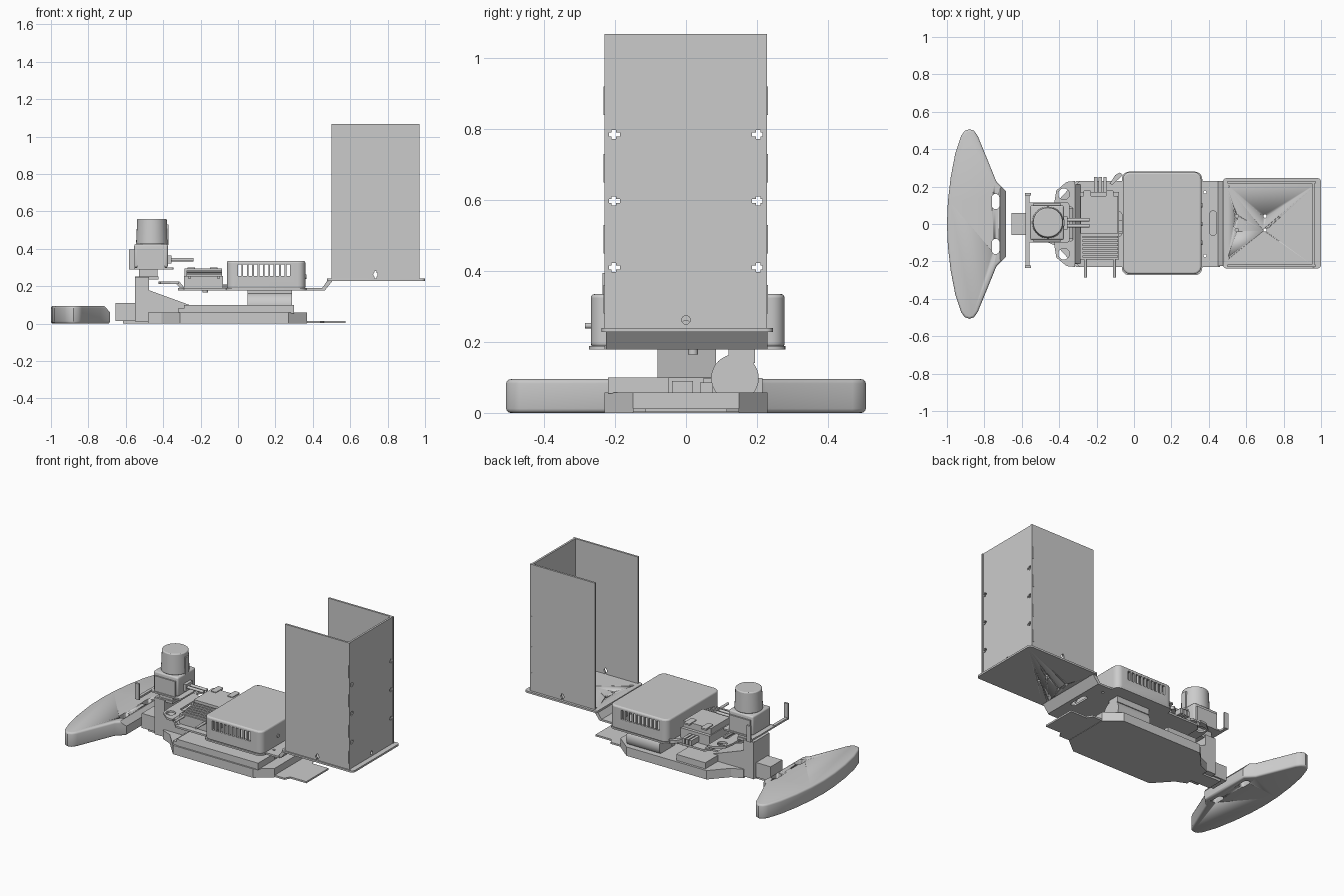
import bpy, bmesh, math
from mathutils import Vector, Matrix

if "Cube" in bpy.data.objects:
    bpy.data.objects.remove(bpy.data.objects["Cube"], do_unlink=True)

grey = bpy.data.materials.new("plain_grey")
grey.use_nodes = True
grey.diffuse_color = (0.6, 0.6, 0.6, 1)
grey.node_tree.nodes["Principled BSDF"].inputs["Base Color"].default_value = (0.6, 0.6, 0.6, 1)


def finish(name, bm):
    bmesh.ops.recalc_face_normals(bm, faces=bm.faces)
    mesh = bpy.data.meshes.new(name)
    bm.to_mesh(mesh)
    bm.free()
    mesh.materials.append(grey)
    ob = bpy.data.objects.new(name, mesh)
    bpy.context.collection.objects.link(ob)
    return ob


def activate(ob):
    bpy.ops.object.select_all(action='DESELECT')
    ob.select_set(True)
    bpy.context.view_layer.objects.active = ob


def apply(ob, kind, **settings):
    mod = ob.modifiers.new(kind, kind)
    for key, value in settings.items():
        setattr(mod, key, value)
    activate(ob)
    bpy.ops.object.modifier_apply(modifier=mod.name)


def smooth(ob):
    activate(ob)
    bpy.ops.object.shade_smooth_by_angle(angle=math.radians(35))
    return ob


def prism(name, pts, lo, hi, axis='z'):
    """Extrude an outline along z (points x, y) or y (points x, z)."""
    put = (lambda p, h: (p[0], p[1], h)) if axis == 'z' else (lambda p, h: (p[0], h, p[1]))
    bm = bmesh.new()
    face = bm.faces.new([bm.verts.new(put(p, lo)) for p in pts])
    ext = bmesh.ops.extrude_face_region(bm, geom=[face])
    shift = Vector(put((0, 0), hi - lo))
    bmesh.ops.translate(bm, vec=shift, verts=[v for v in ext["geom"] if isinstance(v, bmesh.types.BMVert)])
    return finish(name, bm)


def box(name, x0, x1, y0, y1, z0, z1, corner=0.0):
    """Box whose upright edges may be rounded."""
    bm = bmesh.new()
    bmesh.ops.create_cube(bm, size=1)
    for v in bm.verts:
        v.co = ((x0, x1)[v.co.x > 0], (y0, y1)[v.co.y > 0], (z0, z1)[v.co.z > 0])
    if corner:
        upright = [e for e in bm.edges if abs(e.verts[0].co.z - e.verts[1].co.z) > 1e-5]
        bmesh.ops.bevel(bm, geom=upright, offset=corner, segments=6, profile=0.5, affect='EDGES')
    ob = finish(name, bm)
    return smooth(ob) if corner else ob


def cyl(name, x, y, z, r, length, axis='z', r2=None):
    """Cylinder centred on a point."""
    bm = bmesh.new()
    turn = {'z': Matrix(), 'x': Matrix.Rotation(math.pi / 2, 4, 'Y'), 'y': Matrix.Rotation(math.pi / 2, 4, 'X')}[axis]
    bmesh.ops.create_cone(bm, cap_ends=True, segments=32, radius1=r, radius2=r2 or r, depth=length,
                          matrix=Matrix.Translation((x, y, z)) @ turn)
    return smooth(finish(name, bm))


def round_edges(ob, width, segments=4):
    apply(ob, 'BEVEL', width=width, segments=segments, limit_method='ANGLE', angle_limit=math.radians(50))
    return smooth(ob)


def cut(ob, *cutters):
    for c in cutters:
        c.hide_render = True
        apply(ob, 'BOOLEAN', object=c, operation='DIFFERENCE', solver='EXACT')
        bpy.data.objects.remove(c, do_unlink=True)
    return ob


def mirrored(half):
    return half + [(x, -y) for x, y in reversed(half) if y > 0]


# Curved foam bumper with two slots
half = [(-1, 0), (-0.995, 0.12), (-0.98, 0.25), (-0.955, 0.38), (-0.925, 0.47), (-0.905, 0.498), (-0.88, 0.507),
        (-0.855, 0.498), (-0.835, 0.47), (-0.735, 0.225), (-0.685, 0.175)]
bumper = prism("bumper", mirrored(half), 0, 0.095)
apply(bumper, 'BEVEL', width=0.012, segments=3, limit_method='ANGLE', angle_limit=math.radians(60))
smooth(bumper)
cut(bumper, *[box("slot", -0.76, -0.72, s * 0.12 - 0.04, s * 0.12 + 0.04, -0.1, 0.2, 0.018) for s in (1, -1)])
cut(bumper, prism("chamfer", [(-0.72, 0.1), (-0.67, 0.045), (-0.67, 0.1)], -0.3, 0.3, 'y'))

# Chassis tub and thin rear plate
prism("chassis", mirrored([(-0.48, 0.09), (-0.41, 0.12), (-0.31, 0.23), (0.27, 0.23), (0.37, 0.15)]), 0, 0.058)
prism("rear_plate", mirrored([(0.3, 0.15), (0.44, 0.15), (0.46, 0.115), (0.575, 0.115)]), 0.002, 0.013)

# Battery, gear blocks and drive motor on the chassis
box("battery", -0.29, 0.3, -0.22, -0.05, 0.055, 0.1)
box("battery_ledge", -0.32, 0.3, -0.215, -0.06, 0.055, 0.08)
box("centre_spine", -0.42, 0.3, -0.04, 0.02, 0.055, 0.09)
box("gear_block", 0.05, 0.16, 0.04, 0.075, 0.055, 0.085)
box("steering_box", -0.29, -0.08, 0.05, 0.215, 0.055, 0.098)
cyl("drive_motor", 0.17, 0.138, 0.098, 0.067, 0.24, 'x')
box("motor_mount", 0.05, 0.29, 0.12, 0.195, 0.14, 0.18)

# Front support post with sloping gusset and nose block
box("front_post", -0.55, -0.475, -0.08, 0.085, 0.01, 0.25)
box("post_cap", -0.55, -0.425, -0.07, 0.075, 0.235, 0.252)
prism("post_gusset", [(-0.48, 0.02), (-0.48, 0.18), (-0.26, 0.1), (-0.26, 0.02)], -0.08, 0.085, 'y')
box("nose_block", -0.655, -0.54, -0.06, 0.06, 0.015, 0.11)
box("nose_foot", -0.615, -0.47, -0.05, 0.05, 0, 0.02)

# Upper deck with raised front lip and ramp to the cargo tray
deck = prism("upper_deck", mirrored([(-0.32, 0.2), (-0.29, 0.23), (0.46, 0.23)]), 0.178, 0.19)
cut(deck, *[box("opening", x, x + 0.035, y - 0.065, y + 0.065, 0.1, 0.3, 0.016)
            for x, y in ((0.405, 0.005), (-0.1, 0))],
    *[cyl("hole", 0.38, s * 0.17, 0.18, 0.008, 0.1) for s in (1, -1)])
lip = prism("front_lip", mirrored([(-0.425, 0.12), (-0.415, 0.18), (-0.36, 0.225), (-0.315, 0.23)]), 0.213, 0.226)
cut(lip, *[cyl("hole", -0.375, s * 0.16, 0.22, 0.03, 0.1) for s in (1, -1)],
    box("window", -0.36, -0.325, -0.09, 0.09, 0.1, 0.3, 0.012))
prism("lip_ramp", [(-0.325, 0.226), (-0.315, 0.226), (-0.285, 0.19), (-0.29, 0.178), (-0.3, 0.178), (-0.33, 0.213)],
      -0.21, 0.21, 'y')
prism("tray_ramp", [(0.45, 0.178), (0.465, 0.178), (0.505, 0.228), (0.505, 0.24), (0.485, 0.24), (0.45, 0.19)],
      -0.225, 0.23, 'y')

# Hollow computer case with vent slots through both long sides
case = box("computer_case", -0.06, 0.36, -0.268, 0.278, 0.185, 0.335, 0.04)
round_edges(case, 0.01, 3)
cut(case, box("cavity", -0.045, 0.345, -0.253, 0.263, 0.195, 0.325, 0.03))
cut(case, *[box("vent", x, x + 0.019, -0.4, 0.4, 0.255, 0.315) for x in [i * 0.0288 - 0.001 for i in range(10)]])
box("case_flange", -0.065, 0.365, -0.274, 0.28, 0.178, 0.189, 0.04)
for y in (-0.1, 0, 0.1):
    cyl("case_port", 0.361, y, 0.25, 0.012, 0.008, 'x')

# Controller box with ribs, terminals and plugs
box("controller_box", -0.29, -0.08, -0.19, 0.17, 0.19, 0.255)
box("controller_lid", -0.285, -0.085, -0.05, 0.15, 0.25, 0.295)
for i in range(6):
    box("cooling_rib", -0.275, -0.085, -0.18 + i * 0.021, -0.168 + i * 0.021, 0.25, 0.285 - 0.004 * (5 - i))
for x in (-0.25, -0.13):
    box("terminal", x - 0.02, x + 0.02, 0.1, 0.18, 0.29, 0.3, 0.008)
for x in (-0.26, -0.105):
    cyl("side_pin", x, -0.235, 0.246, 0.008, 0.1, 'y')
for x in (-0.205, -0.18, -0.155):
    box("plug", x - 0.009, x + 0.009, 0.16, 0.25, 0.2, 0.235)
cyl("deck_bolt", -0.175, 0.02, 0.173, 0.014, 0.016)
prism("cable_clip", [(-0.13, 0.215), (-0.115, 0.21), (-0.06, 0.262), (-0.075, 0.275), (-0.1, 0.262)], 0.19, 0.21)

# Sensor tower
box("sensor_pedestal", -0.53, -0.43, -0.06, 0.07, 0.25, 0.292)
box("sensor_plate", -0.58, -0.345, -0.1, 0.115, 0.29, 0.3, 0.015)
body = box("sensor_body", -0.555, -0.375, -0.085, 0.1, 0.3, 0.425)
round_edges(body, 0.01, 3)
for y in (-0.085, 0.102):
    box("sensor_side_rail", -0.54, -0.39, y - 0.008, y + 0.008, 0.3, 0.4)
cap = cyl("sensor_drum", -0.46, 0.008, 0.492, 0.085, 0.136, r2=0.079)
round_edges(cap, 0.006, 3)
box("drum_spine", -0.395, -0.372, -0.01, 0.025, 0.42, 0.53)
for y in (-0.01, 0.022):
    cyl("sensor_rod", -0.31, y, 0.342, 0.009, 0.145, 'x')
box("rod_holder", -0.378, -0.355, -0.03, 0.04, 0.32, 0.365)
for lo, hi, tip in ((0.09, 0.165, 0.165), (-0.235, -0.09, -0.235)):
    box("bracket_arm", -0.58, -0.56, lo, hi, 0.29, 0.302)
    inner = tip - math.copysign(0.012, tip)
    box("bracket_tab", -0.582, -0.552, min(tip, inner), max(tip, inner), 0.29, 0.395)

# Cargo tray and three tall walls, open toward the bumper
tray = box("cargo_tray", 0.475, 1, -0.238, 0.245, 0.228, 0.24, 0.02)
spots = [(0.5, 0.2), (0.5, -0.18)] + [(x, y) for x in (0.55, 0.7) for y in (0.042, -0.032)]
cut(tray, *[cyl("hole", x, y, 0.23, 0.009, 0.1) for x, y in spots])
for label, y in (("right", -0.23), ("left", 0.216)):
    wall = box(label + "_wall", 0.5, 0.97, y, y + 0.013, 0.24, 1.068)
    cut(wall, cyl("hole", 0.735, y, 0.262, 0.012, 0.1, 'y'),
        box("slit", 0.73, 0.74, y - 0.1, y + 0.1, 0.2, 0.28))
    for z in (0.32, 0.49, 0.69, 0.88):
        box("wall_tab", 0.954, 0.964, y - 0.002, y + 0.015, z - 0.04, z + 0.04)
back = box("back_wall", 0.953, 0.966, -0.217, 0.217, 0.24, 1.068)
for y in (-0.204, 0.204):
    for z in (0.41, 0.597, 0.785):
        cut(back, box("bar", 0.9, 1, y - 0.018, y + 0.018, z - 0.006, z + 0.006),
            box("bar", 0.9, 1, y - 0.006, y + 0.006, z - 0.013, z + 0.013))
cut(back, cyl("hole", 0.96, 0, 0.262, 0.012, 0.1, 'x'))
